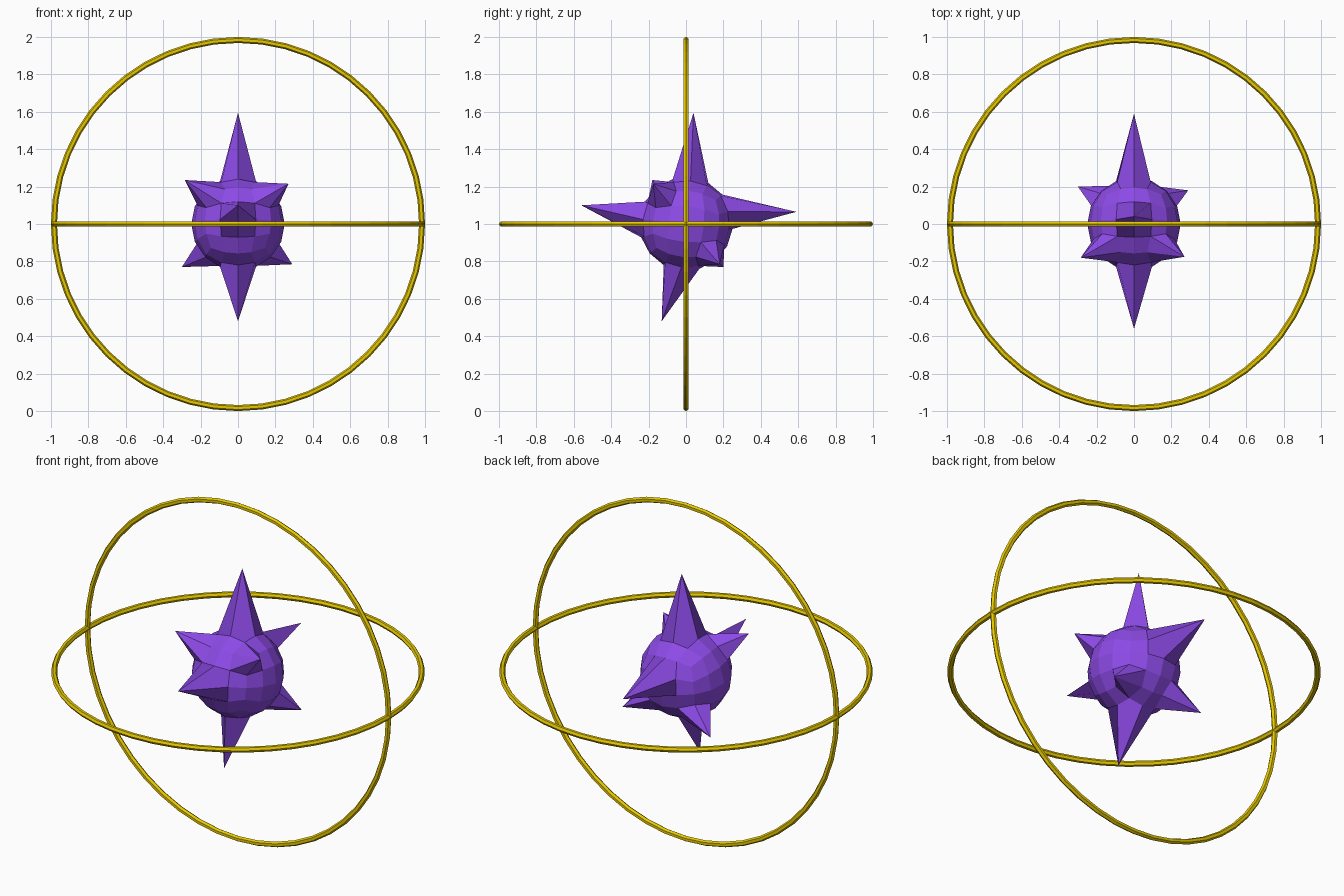
import bpy, bmesh, math
from mathutils import Vector, Matrix

if "Cube" in bpy.data.objects:
    bpy.data.objects.remove(bpy.data.objects["Cube"])

CENTER = Vector((0, 0, 1))


def material(name, rgb):
    m = bpy.data.materials.new(name)
    m.diffuse_color = (*rgb, 1)
    m.use_nodes = True
    m.node_tree.nodes["Principled BSDF"].inputs["Base Color"].default_value = m.diffuse_color
    return m


purple = material("purple", (0.27, 0.07, 0.81))
gold = material("gold", (0.85, 0.62, 0.0))

# Spiked core: 4x4 quad sphere, slightly tipped back, with vertices pulled into spikes
bm = bmesh.new()
bmesh.ops.create_cube(bm, size=2)
bmesh.ops.subdivide_edges(bm, edges=bm.edges[:], cuts=3, use_grid_fill=True)
tip_back = Matrix.Rotation(math.radians(-6), 3, 'X')
for v in bm.verts:
    equal_angle = Vector([math.tan(c * math.pi / 4) for c in v.co])
    v.co = tip_back @ (equal_angle.normalized() * 0.25)

# spike tips relative to the core: four long ones, four short corner ones
tips = [(0, 0.04, 0.595), (0, -0.13, -0.52), (0, -0.56, 0.10), (0, 0.59, 0.065),
        (-0.285, -0.18, 0.235), (0.27, -0.175, 0.215),
        (-0.30, 0.20, -0.23), (0.29, 0.18, -0.215)]
verts = list(bm.verts)
rest = [v.co.copy() for v in verts]
for n, tip in enumerate(map(Vector, tips)):
    v = verts[max(range(len(rest)), key=lambda k: rest[k].dot(tip))]
    v.co = tip
    # short spikes get full, wide bases: crease each face from the tip
    if n >= 4:
        for f in list(v.link_faces):
            loop = next(l for l in f.loops if l.vert == v)
            bmesh.utils.face_split(f, v, loop.link_loop_next.link_loop_next.vert)
bmesh.ops.recalc_face_normals(bm, faces=bm.faces[:])
mesh = bpy.data.meshes.new("spiked_core")
bm.to_mesh(mesh)
bm.free()
core = bpy.data.objects.new("spiked_core", mesh)
core.location = CENTER
bpy.context.collection.objects.link(core)
mesh.materials.append(purple)

# Two crossing rings: one level, one upright
for name, tilt in (("level_ring", 0), ("upright_ring", math.pi / 2)):
    bpy.ops.mesh.primitive_torus_add(major_radius=0.984, minor_radius=0.016,
                                     major_segments=48, minor_segments=6,
                                     location=CENTER, rotation=(tilt, 0, 0))
    ring = bpy.context.object
    ring.name = name
    ring.data.materials.append(gold)
